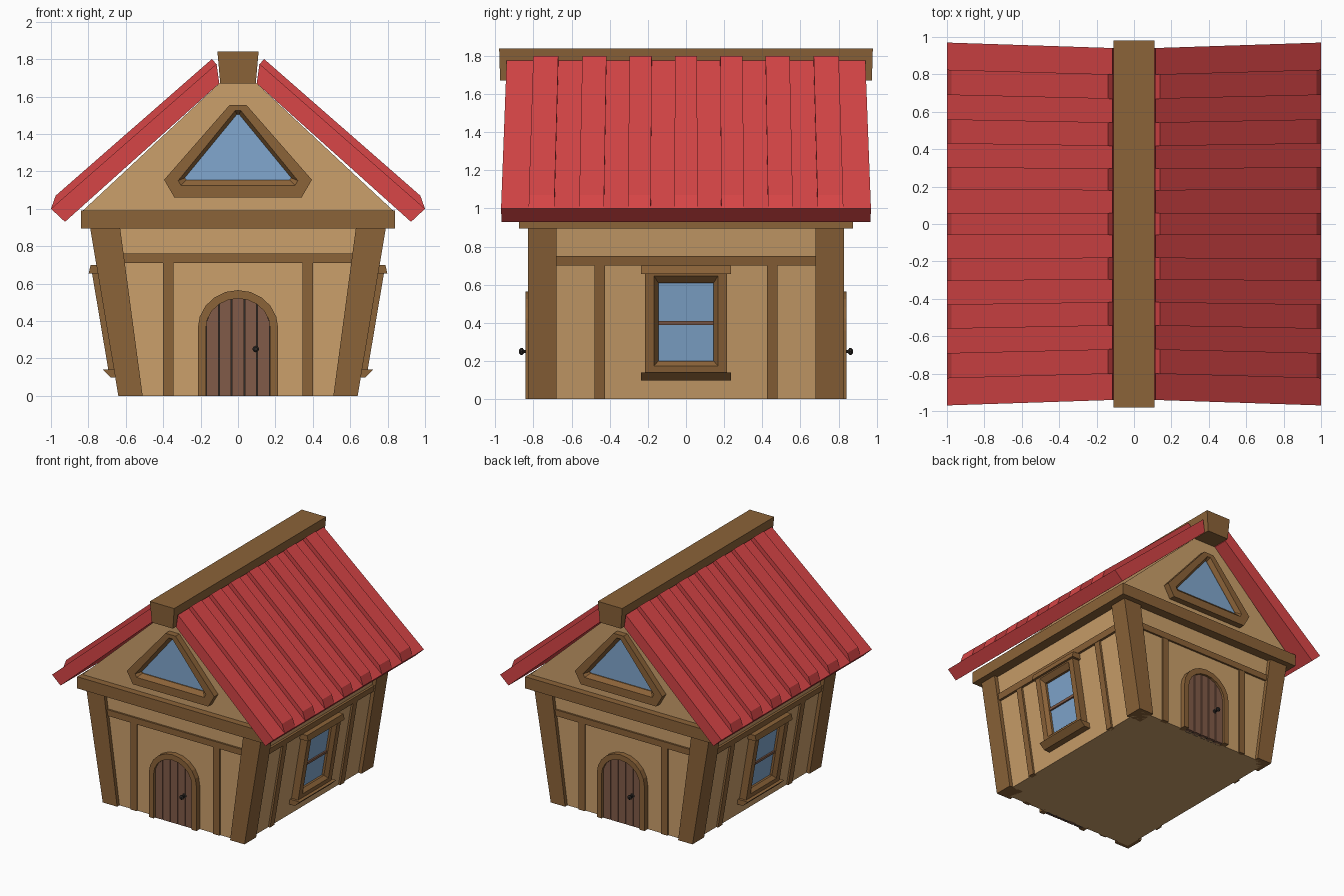
import bpy, bmesh, math
from mathutils import Matrix, Vector

if "Cube" in bpy.data.objects:
    bpy.data.objects.remove(bpy.data.objects["Cube"])


def material(name, r, g, b):
    m = bpy.data.materials.new(name)
    m.diffuse_color = (r, g, b, 1)
    m.use_nodes = True
    m.node_tree.nodes["Principled BSDF"].inputs["Base Color"].default_value = m.diffuse_color
    return m


PLASTER = material("plaster", 0.60, 0.35, 0.145)
TIMBER = material("timber", 0.26, 0.125, 0.04)
RED = material("roof_red", 0.68, 0.06, 0.062)
DOOR = material("door_wood", 0.22, 0.105, 0.065)
GLASS = material("glass", 0.22, 0.39, 0.62)
DARK = material("dark_iron", 0.03, 0.025, 0.022)

TURN = Matrix.Rotation(math.pi, 4, 'Z')
SLOPE = 0.15 / 0.89
# wall frames: (u along the wall, v up, n outward) -> world
FRONT = Matrix(((1, 0, 0, 0), (0, 0, -1, 0), (0, 1, 0, 0), (0, 0, 0, 1)))
RIGHT = Matrix(((0, SLOPE, 1, 0.64), (1, 0, 0, 0), (0, 1, 0, 0), (0, 0, 0, 1)))


def loft(name, rings, mat, M=Matrix(), closed=False):
    """Bridge rings of 3D points; cap the ends, or join last to first."""
    bm = bmesh.new()
    loops = [[bm.verts.new(M @ Vector(p)) for p in ring] for ring in rings]
    pairs = list(zip(loops, loops[1:]))
    if closed:
        pairs.append((loops[-1], loops[0]))
    else:
        bm.faces.new(loops[0])
        bm.faces.new(loops[-1])
    for a, b in pairs:
        for i in range(len(a)):
            j = (i + 1) % len(a)
            bm.faces.new((a[i], a[j], b[j], b[i]))
    bmesh.ops.recalc_face_normals(bm, faces=bm.faces)
    mesh = bpy.data.meshes.new(name)
    bm.to_mesh(mesh)
    bm.free()
    mesh.materials.append(mat)
    ob = bpy.data.objects.new(name, mesh)
    bpy.context.collection.objects.link(ob)
    return ob


def at(outline, n):
    return [(u, v, n) for u, v in outline]


def rect(u0, u1, v0, v1):
    return [(u0, v0), (u1, v0), (u1, v1), (u0, v1)]


def plate(name, outline, n0, n1, mat, M):
    return loft(name, [at(outline, n0), at(outline, n1)], mat, M)


def mirrored(pts):
    """Complete a right-hand outline with its left half."""
    return pts + [(-u, v) for u, v in reversed(pts)]


def arch(half, rise, spring=0.36, steps=10):
    arc = [(half * math.cos(math.pi * i / steps), spring + rise * math.sin(math.pi * i / steps))
           for i in range(steps + 1)]
    return [(half, 0)] + arc + [(-half, 0)]


# tapered body
def level(x, y, z):
    return [(-x, -y, z), (x, -y, z), (x, y, z), (-x, y, z)]


loft("walls", [level(0.61, 0.80, 0), level(0.76, 0.80, 0.90)], PLASTER)
loft("eave_beam", [level(0.84, 0.875, 0.895), level(0.84, 0.875, 0.99)], TIMBER)
plate("gable", mirrored([(0.835, 0.985), (0.10, 1.67)]), -0.82, 0.82, PLASTER, FRONT)
loft("ridge_beam", [level(0.095, 0.975, 1.67), level(0.11, 0.98, 1.84)], TIMBER)

# leaning corner posts
for sx in (-1, 1):
    for sy in (-1, 1):
        rings = [[(sx * x, sy * y, z) for x, y in rect(x0, x1, 0.68, 0.83)]
                 for x0, x1, z in ((0.51, 0.64, 0), (0.63, 0.79, 0.895))]
        loft("corner_post", rings, TIMBER)


# roof slabs with raised strips, slightly longer at the eaves
def roof_piece(name, profile, y0, y1, M):
    rings = [[(x, y * (0.966 + 0.034 * x), z) for x, z in profile] for y in (y0, y1)]
    loft(name, rings, RED, M)


SLAB = [(0.925, 0.93), (1.0, 1.0), (0.115, 1.775), (0.10, 1.67)]
STRIP = [(1.0, 1.0), (0.975, 1.07), (0.14, 1.80), (0.112, 1.77)]
for side, M in (("right", Matrix()), ("left", TURN)):
    roof_piece("roof_slab_" + side, SLAB, -0.97, 0.97, M)
    for a, b in ((-0.06, 0.06), (0.185, 0.305), (0.43, 0.56), (0.69, 0.825)):
        for s in ((1,) if a < 0 else (1, -1)):
            roof_piece("roof_strip_" + side, STRIP, s * a, s * b, M)

# front and back faces
for side, M in (("front", FRONT), ("back", TURN @ FRONT)):
    plate("cross_timber_" + side, rect(-0.68, 0.68, 0.71, 0.76), 0.78, 0.815, TIMBER, M)
    for s in (-1, 1):
        plate("upright_timber_" + side, rect(s * 0.345, s * 0.40, 0, 0.715), 0.78, 0.812, TIMBER, M)

    # arched door
    plate("door_frame_" + side, arch(0.215, 0.205) + arch(0.172, 0.16)[::-1], 0.78, 0.843, TIMBER, M)
    plate("door_backing_" + side, arch(0.175, 0.163), 0.78, 0.812, DARK, M)

    def top(x):
        return 0.36 + 0.16 * math.sqrt(max(0, 1 - (x / 0.172) ** 2))
    edges = [-0.172, -0.102, -0.034, 0.034, 0.102, 0.172]
    for a, b in zip(edges, edges[1:]):
        a, b = a + 0.003, b - 0.003
        xs = [b + (a - b) * i / 4 for i in range(5)]
        plate("door_plank_" + side, [(a, 0), (b, 0)] + [(x, top(x)) for x in xs],
              0.79, 0.825, DOOR, M)
    knob = [[(0.095 + r * math.cos(k * math.pi / 4), 0.25 + r * math.sin(k * math.pi / 4), n)
             for k in range(8)]
            for n, r in ((0.82, 0.018), (0.828, 0.018), (0.83, 0.008), (0.85, 0.008),
                         (0.857, 0.018), (0.868, 0.018), (0.875, 0.010))]
    loft("door_knob_" + side, knob, DARK, M)

    # gable window
    outer = mirrored([(0.34, 1.06), (0.395, 1.155), (0.045, 1.555)])
    lip = mirrored([(0.305, 1.125), (0.32, 1.15), (0.015, 1.525)])
    inner = mirrored([(0.275, 1.155), (0.285, 1.165), (0.006, 1.505)])
    loft("gable_window_frame_" + side,
         [at(outer, 0.80), at(outer, 0.87), at(lip, 0.87), at(inner, 0.84), at(inner, 0.80)],
         TIMBER, M, closed=True)
    plate("gable_window_glass_" + side, inner, 0.80, 0.832, GLASS, M)

# right and left faces
for side, M in (("right", RIGHT), ("left", TURN @ RIGHT)):
    plate("cross_timber_" + side, rect(-0.70, 0.70, 0.70, 0.75), -0.05, -0.012, TIMBER, M)
    for s in (-1, 1):
        plate("upright_timber_" + side, rect(s * 0.425, s * 0.48, 0, 0.705), -0.05, -0.015, TIMBER, M)

    # two-pane window
    outer = rect(-0.215, 0.215, 0.12, 0.68)
    lip = rect(-0.167, 0.167, 0.175, 0.645)
    inner = rect(-0.145, 0.145, 0.20, 0.61)
    loft("window_frame_" + side,
         [at(outer, -0.05), at(outer, 0.03), at(lip, 0.03), at(inner, 0.0), at(inner, -0.05)],
         TIMBER, M, closed=True)
    plate("window_glass_" + side, inner, -0.05, -0.018, GLASS, M)
    plate("window_bar_" + side, rect(-0.145, 0.145, 0.39, 0.41), -0.03, -0.005, DOOR, M)
    for name, v0, v1, n_low, n_high in (("window_sill_", 0.097, 0.14, 0.022, 0.06),
                                        ("window_lintel_", 0.655, 0.70, 0.048, 0.03)):
        section = [(v0, -0.05), (v0, n_low), (v1, n_high), (v1, -0.05)]
        loft(name + side, [[(u, v, n) for v, n in section] for u in (-0.235, 0.235)], TIMBER, M)
